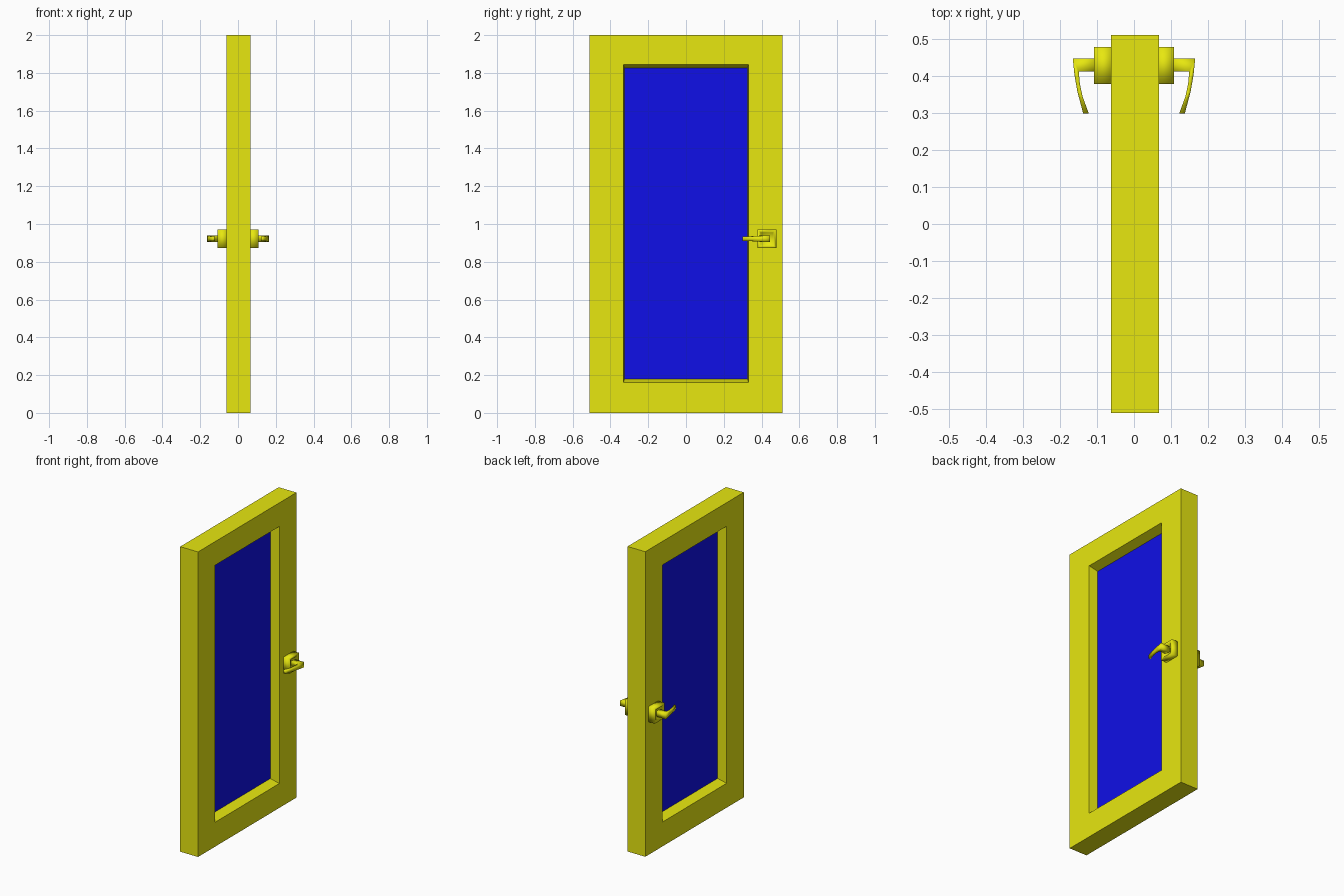
import bpy, bmesh

cube = bpy.data.objects.get("Cube")
if cube:
    bpy.data.objects.remove(cube, do_unlink=True)


def make_material(name, color):
    m = bpy.data.materials.new(name)
    m.use_nodes = True
    m.diffuse_color = color
    m.node_tree.nodes["Principled BSDF"].inputs["Base Color"].default_value = color
    return m


YELLOW = make_material("yellow paint", (0.8, 0.8, 0.005, 1))
BLUE = make_material("blue glass", (0.005, 0.005, 0.8, 1))


def finish(bm, name, mat, smooth=False):
    bmesh.ops.recalc_face_normals(bm, faces=bm.faces)
    for f in bm.faces:
        f.smooth = smooth
    mesh = bpy.data.meshes.new(name)
    bm.to_mesh(mesh)
    bm.free()
    mesh.materials.append(mat)
    ob = bpy.data.objects.new(name, mesh)
    bpy.context.collection.objects.link(ob)
    return ob


def loft(bm, rings, closed=False):
    """Bridge rings of four points, either capped or joined end to end."""
    loops = [[bm.verts.new(p) for p in ring] for ring in rings]
    pairs = list(zip(loops, loops[1:]))
    if closed:
        pairs.append((loops[-1], loops[0]))
    else:
        bm.faces.new(loops[0])
        bm.faces.new(loops[-1])
    for a, b in pairs:
        for i in range(4):
            j = (i + 1) % 4
            bm.faces.new((a[i], a[j], b[j], b[i]))


def rect(x, y, z0, z1):
    return [(x, -y, z0), (x, y, z0), (x, y, z1), (x, -y, z1)]


# Door frame with an opening that narrows towards the pane
BACK, FRONT, MID = -0.062, 0.067, 0.0025
outer, mouth, throat = (0.51, 0, 2), (0.332, 0.16, 1.845), (0.325, 0.18, 1.825)
bm = bmesh.new()
loft(bm, [rect(MID, *throat), rect(FRONT, *mouth), rect(FRONT, *outer),
          rect(BACK, *outer), rect(BACK, *mouth)], closed=True)
finish(bm, "door_frame", YELLOW)

# Glass pane
bm = bmesh.new()
loft(bm, [rect(MID - 0.004, *mouth), rect(MID + 0.004, *mouth)])
finish(bm, "glass_pane", BLUE)

# Handles, one on each side of the door
HY, HZ = 0.428, 0.922
# inner x, inner y, outer x, outer y, half height
lever = [(0.095, 0.411, 0.095, 0.446, 0.018),
         (0.149, 0.411, 0.165, 0.446, 0.018),
         (0.146, 0.378, 0.161, 0.405, 0.015),
         (0.139, 0.345, 0.153, 0.358, 0.013),
         (0.122, 0.298, 0.137, 0.298, 0.012)]

for side, label in ((1, "left"), (-1, "right")):
    # Square mounting block with a shallow inset face
    bm = bmesh.new()

    def square(x, h):
        return [(side * x, HY + a * h, HZ + b * h)
                for a, b in ((-1, -1), (1, -1), (1, 1), (-1, 1))]

    loft(bm, [square(0.055, 0.05), square(0.108, 0.05),
              square(0.108, 0.037), square(0.098, 0.033)])
    finish(bm, label + "_handle_block", YELLOW, smooth=True)

    # Shaft turning into a curved lever
    bm = bmesh.new()
    loft(bm, [[(side * xi, yi, HZ - h), (side * xo, yo, HZ - h),
               (side * xo, yo, HZ + h), (side * xi, yi, HZ + h)]
              for xi, yi, xo, yo, h in lever])
    finish(bm, label + "_handle_lever", YELLOW, smooth=True)
